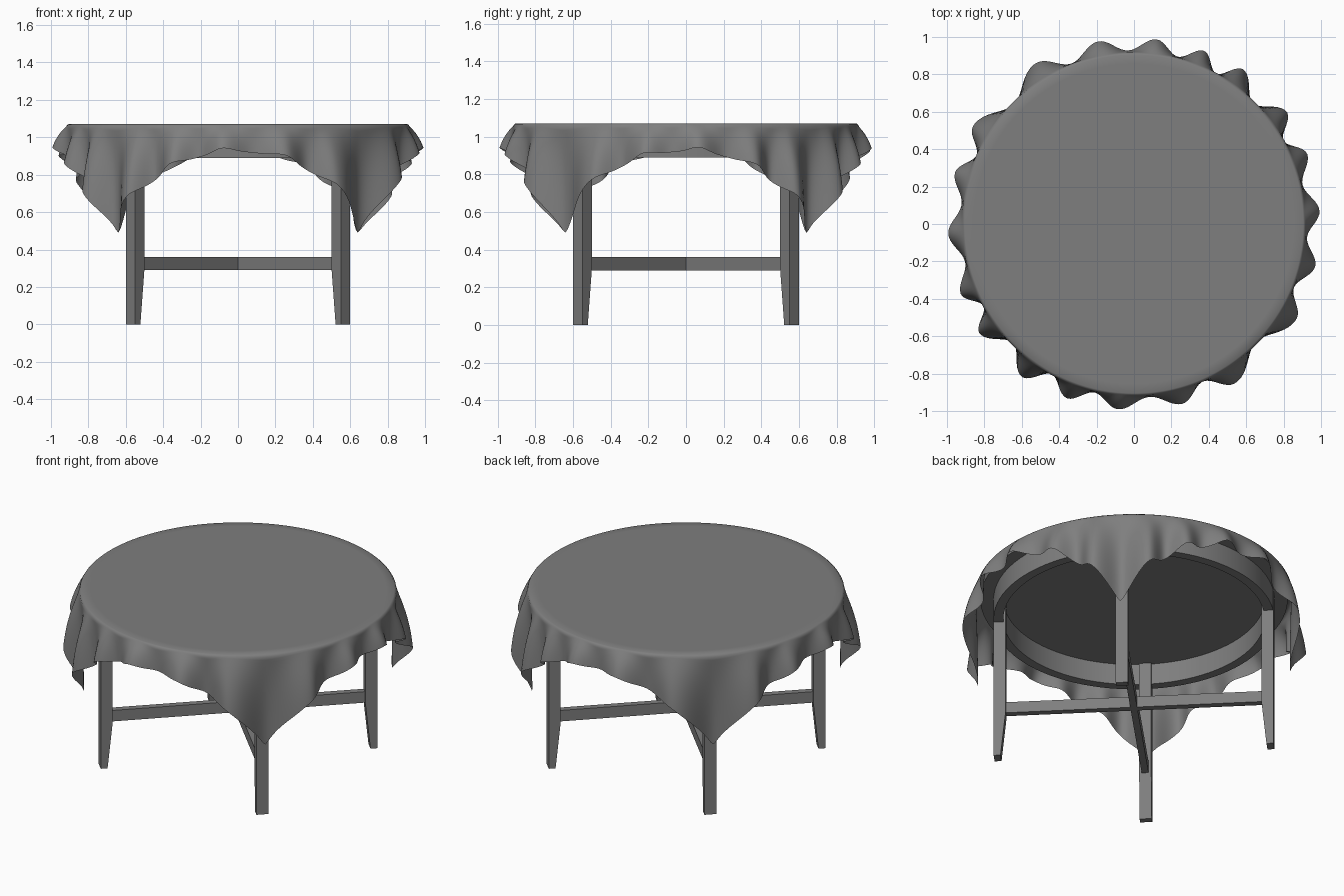
import bpy, bmesh, math
from math import cos, sin, pi, tanh, radians
from mathutils import Matrix

cube = bpy.data.objects.get("Cube")
if cube:
    bpy.data.objects.remove(cube)

grey = bpy.data.materials.new("plain grey")
grey.use_nodes = True
color = (0.21, 0.21, 0.21, 1)
grey.diffuse_color = color
grey.node_tree.nodes["Principled BSDF"].inputs["Base Color"].default_value = color


def finish(name, bm, smooth=False):
    bmesh.ops.recalc_face_normals(bm, faces=bm.faces)
    mesh = bpy.data.meshes.new(name)
    bm.to_mesh(mesh)
    bm.free()
    mesh.materials.append(grey)
    obj = bpy.data.objects.new(name, mesh)
    bpy.context.collection.objects.link(obj)
    if smooth:
        bpy.ops.object.select_all(action='DESELECT')
        obj.select_set(True)
        bpy.context.view_layer.objects.active = obj
        bpy.ops.object.shade_smooth_by_angle(angle=radians(50))
    return obj


def lathe(name, profile, steps=96):
    """Spin a closed (radius, height) outline around z."""
    bm = bmesh.new()
    rings = [[bm.verts.new((r * cos(2 * pi * i / steps), r * sin(2 * pi * i / steps), z))
              for r, z in profile] for i in range(steps)]
    n = len(profile)
    for i in range(steps):
        a, b = rings[i], rings[(i + 1) % steps]
        for j in range(n):
            bm.faces.new((a[j], b[j], b[(j + 1) % n], a[(j + 1) % n]))
    return finish(name, bm, True)


def prism(name, outline, width, angle):
    """Extrude a (radial, height) outline sideways and turn it around z."""
    bm = bmesh.new()
    face = bm.faces.new([bm.verts.new((r, -width / 2, z)) for r, z in outline])
    moved = bmesh.ops.extrude_face_region(bm, geom=[face])["geom"]
    verts = [v for v in moved if isinstance(v, bmesh.types.BMVert)]
    bmesh.ops.translate(bm, verts=verts, vec=(0, width, 0))
    bmesh.ops.rotate(bm, verts=bm.verts, matrix=Matrix.Rotation(angle, 3, 'Z'))
    return finish(name, bm)


# Round top board and the apron ring beneath it
bm = bmesh.new()
bmesh.ops.create_cone(bm, cap_ends=True, segments=96, radius1=0.89, radius2=0.89, depth=0.04,
                      matrix=Matrix.Translation((0, 0, 1.043)))
finish("table_top", bm, True)
lathe("apron", [(0.757, 0.89), (0.813, 0.89), (0.813, 1.03), (0.757, 1.03)])

# Four legs on the diagonals, tapered on the inner side
leg_outline = [(0.773, 0), (0.813, 0), (0.813, 1.03), (0.743, 1.03), (0.743, 0.29)]
for k, label in enumerate(("back_left", "back_right", "front_right", "front_left")):
    prism(label + "_leg", leg_outline, 0.07, pi / 4 + k * pi / 2)

# Crossed stretchers
bar = [(-0.76, 0.29), (0.76, 0.29), (0.76, 0.36), (-0.76, 0.36)]
for k in range(2):
    prism("stretcher_%d" % (k + 1), bar, 0.04, pi / 4 + k * pi / 2)

# Square cloth: flat disc on the board, hanging rim with folds
LOBES = [4, 22, 36, 55, 68, 83, 101, 121, 149, 164,
         183, 202, 215, 234, 249, 265, 285, 302, 330, 347, 364]
HALF, EDGE, TOP = 1.06, 0.905, 1.07
STEPS, ROWS = 360, 28


def fold(deg):
    """1 on the crest of a fold, 0 in the valley between two."""
    d = deg if deg >= LOBES[0] else deg + 360
    for a, b in zip(LOBES, LOBES[1:]):
        if a <= d <= b:
            return 0.5 + 0.5 * cos(2 * pi * (d - a) / (b - a))


def hang(deg):
    """Points down the hanging cloth, keeping its length."""
    t = radians(deg)
    length = min(0.585, HALF / max(abs(cos(t)), abs(sin(t))) - EDGE)
    f = fold(deg)
    side = cos(2 * t) ** 2
    flare = 0.118 * f + (0.03 * side - 0.015) * (1 - f)
    reach = 0.32 - 0.16 * side
    r, z, step = EDGE, TOP, length / ROWS
    points = [(r - 0.05, z), (r, z)]
    for i in range(ROWS):
        s = (i + 0.5) * step
        slope = flare / reach * (1 - tanh(s / reach) ** 2)
        slope = min(1, max(slope, 1 - s / 0.03))
        r += slope * step
        z -= math.sqrt(1 - slope * slope) * step
        points.append((r, z))
    return [(r * cos(t), r * sin(t), z) for r, z in points]


bm = bmesh.new()
columns = [[bm.verts.new(p) for p in hang(i * 360 / STEPS)] for i in range(STEPS)]
for i in range(STEPS):
    a, b = columns[i], columns[(i + 1) % STEPS]
    for j in range(ROWS + 1):
        bm.faces.new((a[j], a[j + 1], b[j + 1], b[j]))
bm.faces.new([c[0] for c in columns])
finish("tablecloth", bm, True)
